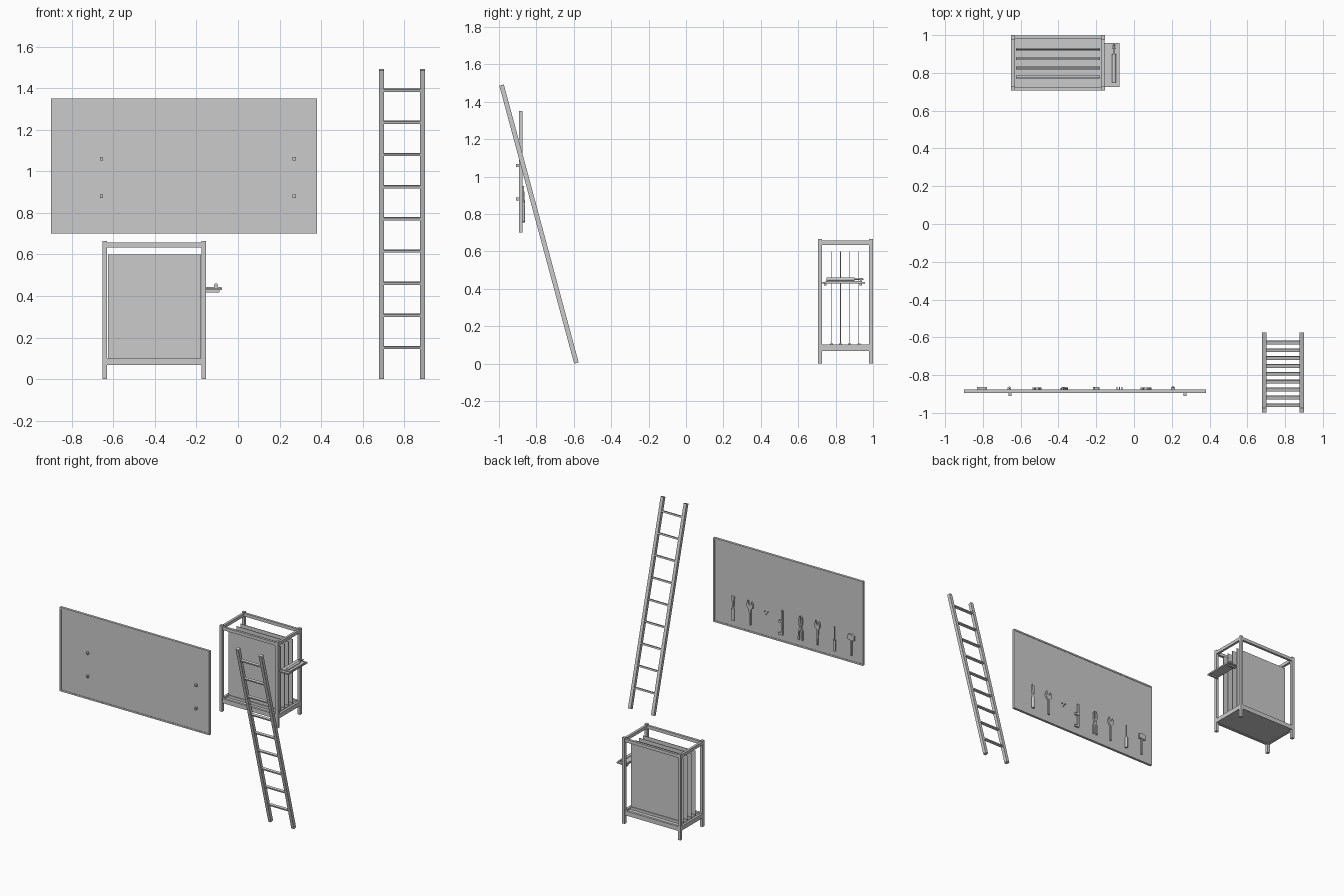
import bpy, bmesh, math
from mathutils import Vector

if "Cube" in bpy.data.objects:
    bpy.data.objects.remove(bpy.data.objects["Cube"])


def finish(name, bm):
    bmesh.ops.recalc_face_normals(bm, faces=bm.faces)
    me = bpy.data.meshes.new(name)
    bm.to_mesh(me)
    bm.free()
    ob = bpy.data.objects.new(name, me)
    bpy.context.collection.objects.link(ob)
    return ob


def box(name, x0, x1, y0, y1, z0, z1):
    bm = bmesh.new()
    bmesh.ops.create_cube(bm, size=1)
    for v in bm.verts:
        v.co = ((x0 + x1) / 2 + v.co.x * (x1 - x0),
                (y0 + y1) / 2 + v.co.y * (y1 - y0),
                (z0 + z1) / 2 + v.co.z * (z1 - z0))
    return finish(name, bm)


def rod(name, a, b, r, r2=None, sides=12):
    a, b = Vector(a), Vector(b)
    bm = bmesh.new()
    bmesh.ops.create_cone(bm, cap_ends=True, segments=sides, radius1=r,
                          radius2=r if r2 is None else r2, depth=(b - a).length)
    for f in bm.faces:
        f.smooth = len(f.verts) == 4
    for e in bm.edges:
        e.smooth = all(f.smooth for f in e.link_faces)
    q = Vector((0, 0, 1)).rotation_difference(b - a)
    for v in bm.verts:
        v.co = q @ v.co + (a + b) / 2
    return finish(name, bm)


def plate(name, pts, x, y0=-0.878, y1=-0.866):
    """Flat tool shape in the x-z plane, extruded along y."""
    bm = bmesh.new()
    f = bm.faces.new([bm.verts.new((x + px, y0, pz)) for px, pz in pts])
    ext = bmesh.ops.extrude_face_region(bm, geom=[f])
    for v in ext['geom']:
        if isinstance(v, bmesh.types.BMVert):
            v.co.y = y1
    return finish(name, bm)


# Tool board with a thin frame and rear mounting blocks
X0, X1, Z0, Z1, W = -0.90, 0.38, 0.70, 1.35, 0.012
box("tool_board", X0 + W, X1 - W, -0.891, -0.878, Z0 + W, Z1 - W)
box("board_frame_bottom", X0, X1, -0.894, -0.875, Z0, Z0 + W)
box("board_frame_top", X0, X1, -0.894, -0.875, Z1 - W, Z1)
box("board_frame_left", X0, X0 + W, -0.894, -0.875, Z0 + W, Z1 - W)
box("board_frame_right", X1 - W, X1, -0.894, -0.875, Z0 + W, Z1 - W)
for x in (-0.657, 0.27):
    for z in (0.88, 1.06):
        box("mounting_block", x - .008, x + .008, -0.91, -0.891, z - .008, z + .008)

# Hammer
box("hammer_handle", -0.810, -0.798, -0.878, -0.867, 0.755, 0.89)
plate("hammer_head", [(-.027, .875), (.027, .88), (.027, .915), (.012, .92),
                      (-.012, .92), (-.027, .91)], -0.804, y1=-0.863)

# Screwdriver, chisel
YT = -0.871
rod("screwdriver_handle", (-0.66, YT, 0.755), (-0.66, YT, 0.84), .010)
rod("screwdriver_shaft", (-0.66, YT, 0.84), (-0.66, YT, 0.94), .003)
rod("chisel_handle", (0.207, YT, 0.76), (0.207, YT, 0.85), .011)
rod("chisel_collar", (0.207, YT, 0.85), (0.207, YT, 0.865), .008)
plate("chisel_blade", [(-.006, .865), (.006, .865), (.010, .95), (-.010, .94)], 0.207)

# Wrenches: open jaw on a slim handle
for x, s in ((-0.515, 0.9), (0.062, 1.1)):
    jaw = [(.006, .76), (.007, .88), (.024, .90), (.027, .925), (.015, .95),
           (.009, .92), (-.008, .915), (-.013, .943), (-.025, .925),
           (-.022, .895), (-.007, .88), (-.006, .76)]
    plate("wrench", [(px * s, pz) for px, pz in jaw], x)

# Pliers: mirrored crossing halves and a pivot
for s in (-1, 1):
    plate("pliers_half", [(s * px, pz) for px, pz in
                          [(.009, .76), (.020, .76), (.019, .83), (-.003, .885),
                           (-.004, .945), (-.014, .935), (-.016, .88), (.009, .82)]],
          -0.37, y1=-0.866 + s * .001)
rod("pliers_pivot", (-0.375 + .005, -0.878, .868), (-0.37, -0.862, .868), .008)

# Clamp: bar with fixed foot and sliding jaw
plate("clamp_bar", [(-.006, .755), (.030, .755), (.030, .772), (.006, .772),
                    (.006, .945), (-.006, .945)], -0.212)
box("clamp_jaw", -0.218, -0.185, -0.878, -0.863, 0.85, 0.868)

# Empty hooks
for dx, z in ((-.013, .90), (.013, .90), (0, .88)):
    rod("board_hook", (-0.077 + dx, -0.88, z), (-0.077 + dx, -0.864, z), .003, sides=8)

# Leaning ladder
bot, top = Vector((0, -0.586, 0.003)), Vector((0, -0.986, 1.489))
tilt = math.atan2(top.y - bot.y, top.z - bot.z)
for x in (0.69, 0.887):
    rail = box("ladder_rail", -.012, .012, -.0125, .0125,
               -(top - bot).length / 2, (top - bot).length / 2)
    rail.location = (x, (bot.y + top.y) / 2, (bot.z + top.z) / 2)
    rail.rotation_euler.x = -tilt
for i in range(9):
    z = 0.152 + i * 0.1548
    p = bot.lerp(top, z / 1.49)
    rung = box("ladder_rung", -.09, .09, -.009, .009, -.006, .006)
    rung.location = (0.7885, p.y, z)
    rung.rotation_euler.x = -tilt

# Panel rack: posts, rails, base
RX0, RX1, RY0, RY1, P = -0.652, -0.154, 0.706, 1.0, 0.022
for x in (RX0, RX1 - P):
    for y in (RY0, RY1 - P):
        box("rack_post", x, x + P, y, y + P, 0, 0.665)
for z0, z1, n in ((0.633, 0.657, "top"), (0.068, 0.102, "bottom")):
    for y in (RY0, RY1 - P):
        box("rack_%s_long_rail" % n, RX0 + P, RX1 - P, y + .002, y + P - .002, z0, z1)
    for x in (RX0, RX1 - P):
        box("rack_%s_side_rail" % n, x + .002, x + P - .002, RY0 + P, RY1 - P, z0, z1)
box("rack_base", RX0 + .01, RX1 - .01, RY0 + .01, RY1 - .01, 0.072, 0.088)

# Upright sheets in guide strips
for i in range(4):
    y = 0.777 + i * 0.049
    box("sheet", -0.626, -0.179, y - .002, y + .002, 0.10, 0.60)
    box("sheet_guide", -0.626, -0.179, y - .008, y + .008, 0.088, 0.108)

# Side shelf with brackets, top board and a tool lying on it
box("side_shelf", -0.156, -0.076, 0.724, 0.958, 0.428, 0.437)
for y in (0.745, 0.935):
    box("shelf_bracket", -0.156, -0.09, y - .007, y + .007, 0.418, 0.428)
box("shelf_pad", -0.154, -0.08, 0.745, 0.94, 0.437, 0.443)
rod("shelf_tool_handle", (-0.106, 0.75, 0.451), (-0.106, 0.90, 0.451), .010)
rod("shelf_tool_shaft", (-0.106, 0.90, 0.451), (-0.106, 0.935, 0.451), .003)
rod("shelf_tool_tip", (-0.106, 0.93, 0.451), (-0.106, 0.95, 0.451), .007, .004)
